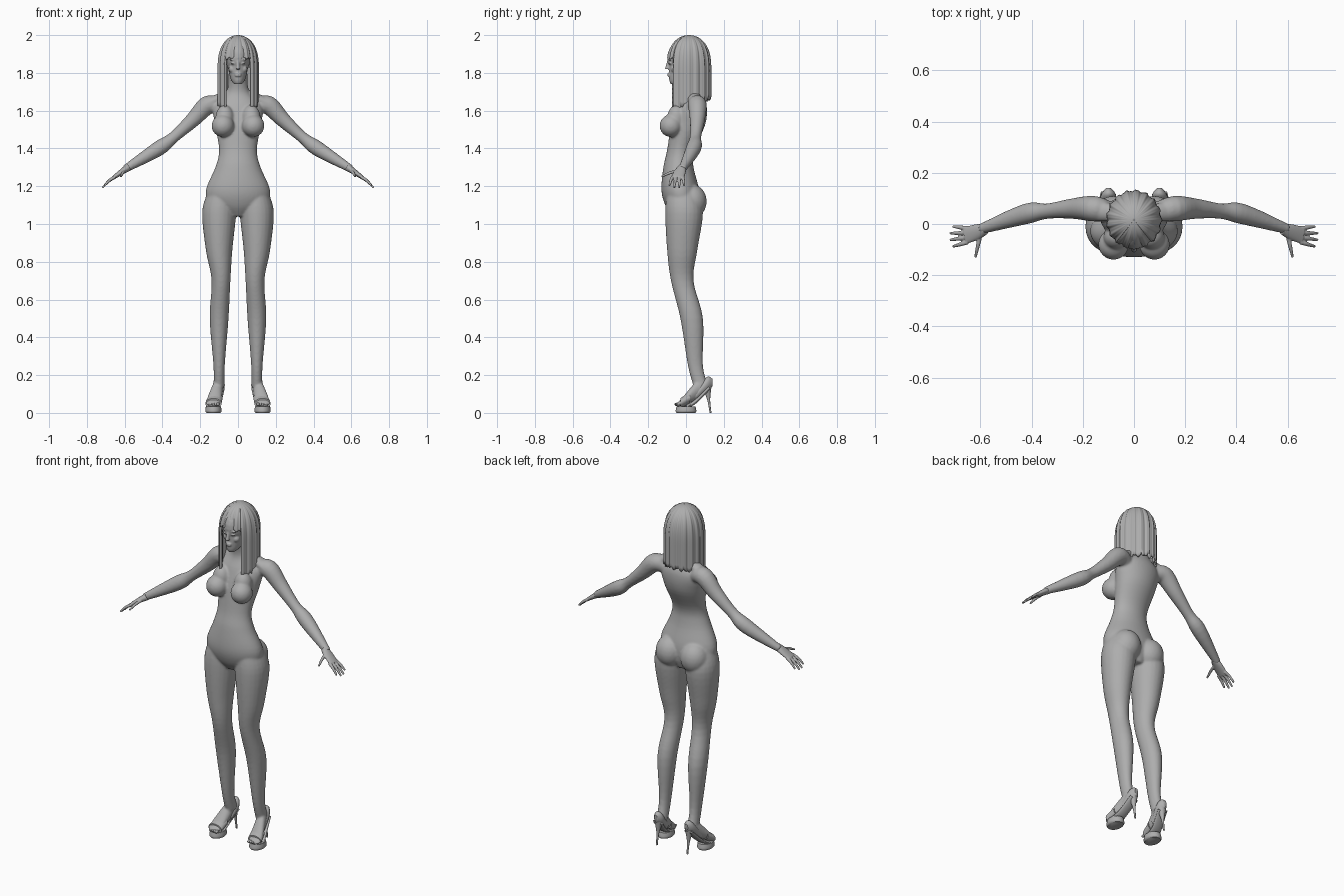
import bpy, bmesh, math
from math import sin, cos, pi
from mathutils import Vector, Matrix

cube = bpy.data.objects.get("Cube")
if cube:
    bpy.data.objects.remove(cube)

UP, BACK, LEFT = Vector((0, 0, 1)), Vector((0, 1, 0)), Vector((1, 0, 0))
GREY = (.42, .42, .42, 1)
grey = bpy.data.materials.new("plain grey")
grey.use_nodes = True
grey.diffuse_color = GREY
grey.node_tree.nodes["Principled BSDF"].inputs["Base Color"].default_value = GREY


def spline(rows, steps=5):
    """Smooth curve through rows of numbers."""
    rows = [Vector(row) for row in rows]
    last = len(rows) - 1
    curve = []
    for i in range(last):
        start, end = rows[i], rows[i + 1]
        leave = (end - rows[max(i - 1, 0)]) / 2
        arrive = (rows[min(i + 2, last)] - start) / 2
        for step in range(steps):
            t = step / steps
            ease = t * t * (3 - 2 * t)
            curve.append(start.lerp(end, ease)
                         + leave * t * (1 - t) ** 2 - arrive * t * t * (1 - t))
    return curve + [rows[last]]


def loft(bm, rows, axis=None, side=LEFT, sides=24):
    """Skin ellipses (x, y, z, half width, half depth), square to the axis or to the path."""
    curve = spline(rows)
    rings = []
    for i, row in enumerate(curve):
        ahead = Vector(curve[min(i + 1, len(curve) - 1)][:3])
        behind = Vector(curve[max(i - 1, 0)][:3])
        along = axis or (ahead - behind).normalized()
        across = (side - along * side.dot(along)).normalized()
        wide, deep = across * row[3], along.cross(across) * row[4]
        centre = Vector(row[:3])
        angles = [2 * pi * k / sides for k in range(sides)]
        rings.append([bm.verts.new(centre + wide * cos(a) + deep * sin(a)) for a in angles])
    for low, high in zip(rings, rings[1:]):
        for k in range(sides):
            bm.faces.new((low[k - 1], low[k], high[k], high[k - 1]))
    bm.faces.new(rings[0])
    bm.faces.new(rings[-1])


def ball(bm, centre, size):
    place = Matrix.Translation(centre) @ Matrix.Diagonal((*size, 1))
    bmesh.ops.create_icosphere(bm, subdivisions=3, radius=1, matrix=place)


def mirrored(rows, sign):
    return [(sign * x, *rest) for x, *rest in rows]


def finish(name, bm, voxel=None, relax=4):
    bmesh.ops.recalc_face_normals(bm, faces=bm.faces)
    mesh = bpy.data.meshes.new(name)
    bm.to_mesh(mesh)
    bm.free()
    mesh.materials.append(grey)
    ob = bpy.data.objects.new(name, mesh)
    bpy.context.collection.objects.link(ob)
    for other in bpy.context.selected_objects:
        other.select_set(False)
    ob.select_set(True)
    bpy.context.view_layer.objects.active = ob
    bpy.ops.object.shade_smooth_by_angle(angle=math.radians(50))
    if voxel:
        blend = ob.modifiers.new("blend", 'REMESH')
        blend.mode, blend.voxel_size, blend.use_smooth_shade = 'VOXEL', voxel, True
        smooth = ob.modifiers.new("relax", 'SMOOTH')
        smooth.iterations = relax
    return ob


# Body: torso, neck, arms, legs and feet blended into one skin
body = bmesh.new()
loft(body, [(0, -.01, 1.04, .05, .06), (0, -.02, 1.1, .15, .09), (0, -.03, 1.18, .17, .1),
            (0, -.04, 1.3, .12, .08), (0, -.03, 1.39, .1, .07), (0, .01, 1.52, .12, .09),
            (0, .03, 1.62, .13, .08), (0, .03, 1.7, .06, .05), (0, .01, 1.8, .05, .05)],
     axis=UP, sides=40)
leg = [(.09, -.02, 1.17, .07, .08), (.1, -.01, 1.06, .09, .1), (.1, -.02, .86, .07, .08),
       (.09, -.02, .7, .05, .06), (.1, .03, .5, .05, .06), (.1, .05, .25, .03, .04),
       (.1, .08, .14, .03, .04)]
foot = [(.1, .12, .15, .02, .02), (.11, .06, .12, .03, .05), (.13, -.02, .06, .04, .02),
        (.13, -.05, .04, .03, .01)]
arm = [(.1, .05, 1.62, .04, .04), (.16, .06, 1.63, .05, .05), (.24, .06, 1.55, .04, .04),
       (.34, .05, 1.46, .03, .03), (.42, .04, 1.4, .04, .04), (.6, -.02, 1.29, .02, .02)]
shoulder = [(.03, .04, 1.7, .03, .02), (.15, .05, 1.64, .04, .03)]
for sign in (1, -1):
    loft(body, mirrored(leg, sign), axis=UP)
    loft(body, mirrored(foot, sign), axis=BACK)
    loft(body, mirrored(arm, sign), side=BACK)
    loft(body, mirrored(shoulder, sign), side=BACK)
    ball(body, (sign * .08, -.08, 1.52), (.06, .06, .06))
    ball(body, (sign * .07, -.05, 1.56), (.05, .05, .07))
    ball(body, (sign * .08, .03, 1.12), (.08, .08, .09))
finish("body", body, voxel=.006, relax=8)

# Head: skull, tapered jaw and facial features
head = bmesh.new()
ball(head, (0, 0, 1.88), (.065, .1, .1))
loft(head, [(0, -.06, 1.74, .02, .02), (0, -.03, 1.77, .04, .06), (0, 0, 1.86, .06, .09)], axis=UP)
loft(head, [(0, -.09, 1.87, .006, .008), (0, -.1, 1.82, .012, .012)], axis=UP)
for lip in (1.785, 1.794):
    ball(head, (0, -.09, lip), (.018, .009, .005))
for sign in (1, -1):
    for level, width in ((1.85, .013), (1.87, .02)):
        ball(head, (sign * .027, -.085, level), (width, .008, .005))
    ball(head, (sign * .03, -.06, 1.82), (.02, .02, .02))
finish("head", head, voxel=.004, relax=3)

# Shoe parts: platform, arched sole, toe band, heel cup and spike
platform = [(.13, 0, 0, .037, .05), (.13, 0, .01, .043, .055), (.13, 0, .035, .04, .05)]
arch = [(.13, 0, .03, .04, .01), (.12, .05, .06, .03, .01), (.1, .12, .13, .03, .01)]
band = [(.13, -.03, .05, .043, .027), (.12, .02, .08, .039, .03)]
cup = [(.11, .05, .09, .03, .03), (.1, .11, .15, .03, .04), (.1, .14, .16, .01, .02)]
spike = [(.1, .11, .14, .025, .025), (.1, .12, .07, .008, .008), (.1, .13, 0, .005, .005)]
palm = [(.58, -.02, 1.3, .02, .02), (.61, -.03, 1.28, .03, .016), (.66, -.045, 1.245, .034, .01)]

for sign, label in ((1, "left"), (-1, "right")):
    # Hand: the middle fingers reach furthest, and the thumb points forward
    hand = bmesh.new()
    loft(hand, mirrored(palm, sign), side=BACK)
    fingers = [((.6, -.04, 1.28), (.62, -.13, 1.25))]
    for k in range(4):
        reach = .02 * sin(pi * (k + .5) / 4)
        fingers.append(((.65, -.017 - .018 * k, 1.25), (.7 + reach, -.01 - .026 * k, 1.21 - reach)))
    for root, tip in fingers:
        middle = Vector(root).lerp(Vector(tip), .5) + UP * .006
        rows = [(*root, .009, .009), (*middle, .008, .008), (*tip, .005, .005)]
        loft(hand, mirrored(rows, sign), side=BACK + UP / 3, sides=12)
    finish(label + "_hand", hand, voxel=.003, relax=3)

    shoe = bmesh.new()
    for part, axis in ((platform, UP), (arch, None), (band, BACK), (cup, BACK), (spike, UP)):
        loft(shoe, mirrored(part, sign), axis=axis)
    finish(label + "_shoe", shoe)

    toes = bmesh.new()
    for k in range(5):
        size = .009 - .0006 * k
        ball(toes, (sign * (.106 + .012 * k), -.046 + .003 * k, .045), (size, .015, size))
    finish(label + "_toes", toes)


def hair_panel(name, start, end, hem, columns, rows=30):
    """Ribbed shell hanging from the crown; the hem height depends on the angle."""
    bm = bmesh.new()
    grid = []
    for i in range(columns + 1):
        angle = start + (end - start) * i / columns
        strand = []
        for j in range(rows + 1):
            drop = j / rows
            z = 2 - (2 - hem(angle)) * drop ** 2
            dome = max(0, (z - 1.8) / .2)
            spread = max(0, 1 - dome ** 3) ** .5
            spread *= 1 + .03 * sin(17 * angle) * min(1, 2 * drop) + .01 * sin(41 * angle)
            strand.append(bm.verts.new((.107 * spread * sin(angle),
                                        .016 - .115 * spread * cos(angle), z)))
        grid.append(strand)
    for a, b in zip(grid, grid[1:]):
        for j in range(rows):
            bm.faces.new((a[j], a[j + 1], b[j + 1], b[j]))
    bmesh.ops.remove_doubles(bm, verts=bm.verts, dist=.0001)
    thick = finish(name, bm).modifiers.new("thickness", 'SOLIDIFY')
    thick.thickness, thick.offset = .012, -1


def fringe_hem(angle):
    return 1.88 - .01 * angle ** 2 + .004 * sin(23 * angle)


def curtain_hem(angle):
    return 1.63 - .035 * cos(angle) + .008 * sin(17 * angle) + .005 * sin(29 * angle)


# Hair: short fringe over the brow, long curtain round the sides and back
opening = .7
hair_panel("fringe", -opening, opening, fringe_hem, columns=40)
hair_panel("hair_curtain", opening, 2 * pi - opening, curtain_hem, columns=140)
